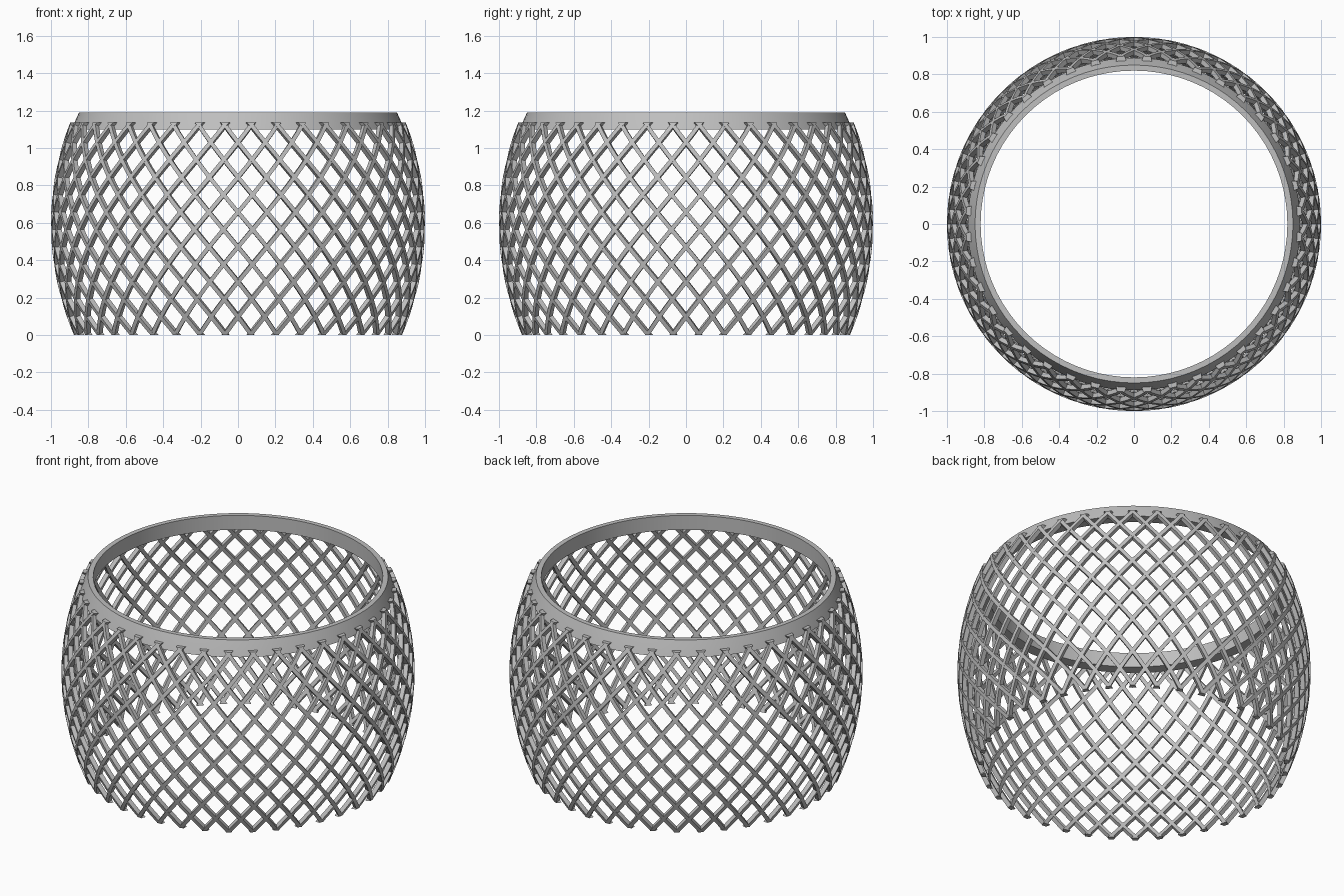
import bpy, bmesh
from math import pi, radians, cos, sin
from mathutils import Vector, Matrix

cube = bpy.data.objects.get("Cube")
if cube:
    bpy.data.objects.remove(cube)

STRANDS = 40                 # strands in each direction
TWIST = radians(54)          # turn of one strand from bottom to top
Z_LOW, Z_HIGH = 0.008, 1.12  # heights of the lowest and highest crossings
TOP_CUT = 1.135
WIDTH, DEPTH = 0.022, 0.026
STEPS = 24

grey = bpy.data.materials.new("grey metal")
grey.use_nodes = True
colour = (0.52, 0.52, 0.52, 1)
grey.diffuse_color = colour
grey.node_tree.nodes["Principled BSDF"].inputs["Base Color"].default_value = colour


def add_object(name, bm, smooth_angle):
    bmesh.ops.recalc_face_normals(bm, faces=bm.faces)
    mesh = bpy.data.meshes.new(name)
    bm.to_mesh(mesh)
    bm.free()
    mesh.materials.append(grey)
    obj = bpy.data.objects.new(name, mesh)
    bpy.context.collection.objects.link(obj)
    bpy.ops.object.select_all(action='DESELECT')
    obj.select_set(True)
    bpy.context.view_layer.objects.active = obj
    bpy.ops.object.shade_smooth_by_angle(angle=radians(smooth_angle))


def barrel_point(t, hand):
    """Centre of a strand on the bulging wall, t from 0 to 1."""
    z = Z_LOW + t * (Z_HIGH - Z_LOW)
    r = 1 - DEPTH / 2 - 0.348 * (z - 0.594) ** 2
    a = -pi / 2 + pi / STRANDS + hand * t * TWIST
    return Vector((r * cos(a), r * sin(a), z))


def wall_normal(p):
    return Vector((p.x, p.y, 0.7 * (p.z - 0.594))).normalized()


# Woven wall: one swept strand, trimmed flat, then repeated round the axis
def strand_set(name, hand):
    bm = bmesh.new()
    rings = []
    for i in range(-1, STEPS + 2):
        t = i / STEPS
        p = barrel_point(t, hand)
        along = (barrel_point(t + 0.01, hand) - barrel_point(t - 0.01, hand)).normalized()
        out = wall_normal(p)
        side = along.cross(out).normalized()
        corners = [(-1, -1), (1, -1), (1, 1), (-1, 1)]
        rings.append([bm.verts.new(p + side * (u * WIDTH / 2) + out * (v * DEPTH / 2))
                      for u, v in corners])
    for a, b in zip(rings, rings[1:]):
        for k in range(4):
            n = (k + 1) % 4
            bm.faces.new((a[k], a[n], b[n], b[k]))
    for height, up in ((0, -1), (TOP_CUT, 1)):
        cut = bmesh.ops.bisect_plane(bm, geom=bm.verts[:] + bm.edges[:] + bm.faces[:],
                                     plane_co=(0, 0, height), plane_no=(0, 0, up),
                                     clear_outer=True)
        edges = [e for e in cut["geom_cut"] if isinstance(e, bmesh.types.BMEdge)]
        bmesh.ops.holes_fill(bm, edges=edges, sides=0)
    master = bm.verts[:] + bm.edges[:] + bm.faces[:]
    for k in range(1, STRANDS):
        copy = bmesh.ops.duplicate(bm, geom=master)
        verts = [v for v in copy["geom"] if isinstance(v, bmesh.types.BMVert)]
        bmesh.ops.rotate(bm, verts=verts, cent=(0, 0, 0),
                         matrix=Matrix.Rotation(2 * pi * k / STRANDS, 3, 'Z'))
    add_object(name, bm, 35)


strand_set("right_leaning_strands", 1)
strand_set("left_leaning_strands", -1)

# Solid top rim: a closed profile turned round the axis
profile = [(0.82, 1.10), (0.889, 1.10), (0.877, 1.13), (0.85, 1.19), (0.82, 1.19)]
bm = bmesh.new()
verts = [bm.verts.new((r, 0, z)) for r, z in profile]
edges = [bm.edges.new((verts[i], verts[(i + 1) % len(verts)])) for i in range(len(verts))]
bmesh.ops.spin(bm, geom=verts + edges, cent=(0, 0, 0), axis=(0, 0, 1),
               angle=2 * pi, steps=80, use_merge=True)
bmesh.ops.remove_doubles(bm, verts=bm.verts[:], dist=0.0001)
add_object("top_rim", bm, 30)
